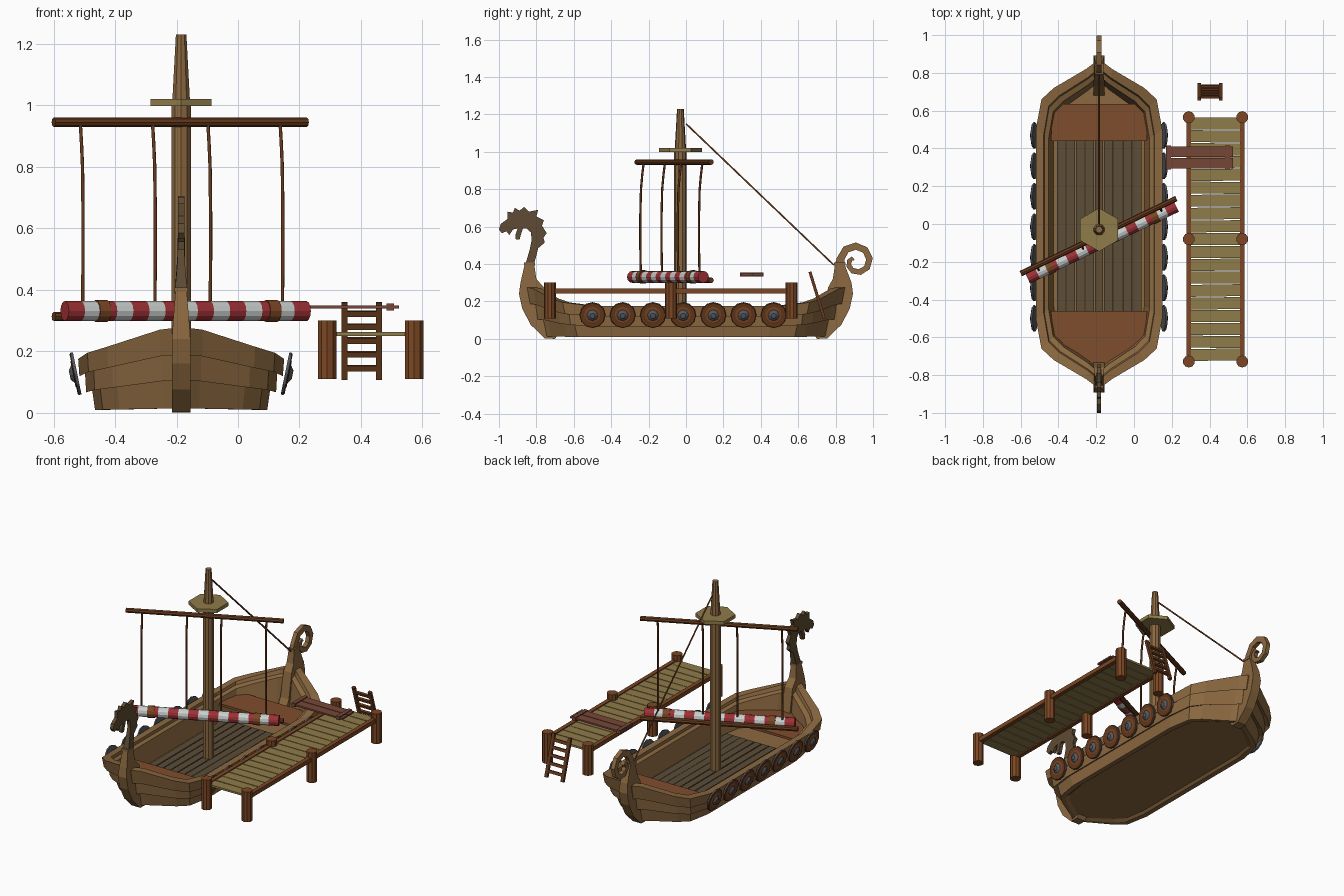
import bpy, bmesh, math, random
from mathutils import Vector, Matrix

if "Cube" in bpy.data.objects:
    bpy.data.objects.remove(bpy.data.objects["Cube"])

random.seed(4)
C = -0.185  # ship centre line


def mat(name, hexcol):
    m = bpy.data.materials.new(name)
    lin = [(int(hexcol[i:i + 2], 16) / 255) ** 2.2 for i in (0, 2, 4)]
    m.diffuse_color = (*lin, 1)
    m.use_nodes = True
    m.node_tree.nodes["Principled BSDF"].inputs["Base Color"].default_value = m.diffuse_color
    return m


HULL, HEAD = mat("hull_wood", "8A6842"), mat("head_wood", "5E4C36")
DECK, PLAT = mat("deck_wood", "5C4E3B"), mat("platform_wood", "7E4E30")
POST, DARK = mat("post_wood", "7A4828"), mat("dark_wood", "663C22")
TAN, GANG = mat("plank_wood", "8E7B4C"), mat("gangplank_wood", "75483A")
RED, WHITE, IRON = mat("red_cloth", "9C3438"), mat("white_cloth", "C8CECB"), mat("iron", "565A60")


def finish(name, bm, *mats):
    bmesh.ops.recalc_face_normals(bm, faces=bm.faces[:])
    me = bpy.data.meshes.new(name)
    bm.to_mesh(me)
    bm.free()
    for m in mats:
        me.materials.append(m)
    ob = bpy.data.objects.new(name, me)
    bpy.context.collection.objects.link(ob)
    return ob


def cyl(name, p0, p1, r0, m, r1=None, n=10, spin=0):
    p0, p1 = Vector(p0), Vector(p1)
    bm = bmesh.new()
    bmesh.ops.create_cone(bm, cap_ends=True, segments=n, radius1=r0, radius2=r0 if r1 is None else r1,
                          depth=(p1 - p0).length)
    rot = (p1 - p0).to_track_quat('Z', 'Y').to_matrix().to_4x4()
    bm.transform(Matrix.Translation((p0 + p1) / 2) @ rot @ Matrix.Rotation(spin, 4, 'Z'))
    return finish(name, bm, m)


def box(name, c, size, m, rot=None):
    bm = bmesh.new()
    bmesh.ops.create_cube(bm, size=1)
    bm.transform(Matrix.Translation(c) @ (rot or Matrix()) @ Matrix.Diagonal((*size, 1)))
    return finish(name, bm, m)


def slab(name, pts, half, m):
    """Side profile (y, z) made thick in x; half(z) is the half thickness."""
    bm = bmesh.new()
    a, b = [[bm.verts.new((C + s * half(z), y, z)) for y, z in pts] for s in (-1, 1)]
    bm.faces.new(a)
    bm.faces.new(b[::-1])
    for i in range(len(pts)):
        j = (i + 1) % len(pts)
        bm.faces.new((a[i], a[j], b[j], b[i]))
    return finish(name, bm, m)


def rope(name, pts, r, m):
    cu = bpy.data.curves.new(name, 'CURVE')
    cu.dimensions = '3D'
    cu.bevel_depth, cu.bevel_resolution, cu.use_fill_caps = r, 1, True
    sp = cu.splines.new('POLY')
    sp.points.add(len(pts) - 1)
    for p, q in zip(sp.points, pts):
        p.co = (*q, 1)
    cu.materials.append(m)
    ob = bpy.data.objects.new(name, cu)
    bpy.context.collection.objects.link(ob)


# Hull: overlapping strakes, gunwale and inner wall lofted through rings
stations = [(.85, .03, .275), (.82, .07, .27), (.72, .24, .215), (.66, .305, .195), (.5, .335, .175)]
half = stations + [(-y, w, z) for y, w, z in stations[::-1]]
outline = half + [(y, -w, z) for y, w, z in half[::-1]]
# inset, length scale, share of rim height, fixed height
rings = [(.10, .83, 0, .022), (.085, .86, .05, 0), (.055, .88, .05, 0), (.045, .905, .44, 0),
         (.026, .935, .38, 0), (.022, .95, .76, 0), (.004, .98, .68, 0), (0, 1, 1, 0),
         (.042, .945, 1, 0), (.045, .935, .9, 0), (.068, .90, .86, 0), (.095, .87, 0, .03)]
bm = bmesh.new()
loops = [[bm.verts.new((C + w * (1 - d / .335), y * s, f * z + c)) for y, w, z in outline]
         for d, s, f, c in rings]
for a, b in zip(loops, loops[1:]):
    for i in range(len(a)):
        j = (i + 1) % len(a)
        bm.faces.new((a[i], a[j], b[j], b[i]))
bm.faces.new(loops[0])
bm.faces.new(loops[-1])
finish("hull", bm, HULL)

# Deck planks and raised end platforms
for i in range(9):
    box(f"deck_plank_{i}", (C - .2 + i * .05, -.01, .034), (.046 + random.uniform(-.003, .003), .9, .012), DECK)


def platform(name, pts):
    bm = bmesh.new()
    f = bm.faces.new([bm.verts.new((C + x, y, .13)) for x, y in pts])
    ext = bmesh.ops.extrude_face_region(bm, geom=[f])
    bmesh.ops.translate(bm, vec=(0, 0, -.015), verts=[v for v in ext["geom"] if isinstance(v, bmesh.types.BMVert)])
    finish(name, bm, PLAT)


platform("stern_platform", [(-.255, .44), (.255, .44), (.245, .635), (-.245, .635)])
platform("bow_platform", [(-.255, -.46), (.255, -.46), (.235, -.65), (.05, -.765), (-.05, -.765), (-.235, -.65)])

# Stem and stern posts
post = [(.70, 0), (.755, .002), (.83, .075), (.875, .16), (.893, .24), (.885, .30), (.862, .40),
        (.812, .40), (.80, .32), (.76, .275), (.73, .12), (.68, .03)]
taper = lambda z: .03 if z < .25 else .03 - (z - .25) * .08
slab("bow_post", [(-y, z) for y, z in post], taper, HULL)
slab("stern_post", [(y - .015 if z > .3 else y, z) for y, z in post], taper, HULL)
for nm, y in (("bow_collar", -.837), ("stern_collar", .822)):
    box(nm, (C, y, .40), (.045, .06, .016), HULL)

# Carved beast head and neck
head = [(-.858, .40), (-.835, .48), (-.825, .53), (-.83, .57), (-.852, .59), (-.872, .59), (-.882, .56),
        (-.89, .53), (-.91, .53), (-.912, .555), (-.9, .59), (-.925, .585), (-.945, .555), (-.96, .575),
        (-.985, .565), (-1, .585), (-.99, .615), (-.955, .64), (-.955, .68), (-.925, .675), (-.915, .70),
        (-.89, .685), (-.865, .705), (-.84, .68), (-.79, .69), (-.80, .655), (-.76, .635), (-.77, .605),
        (-.745, .565), (-.762, .54), (-.755, .515), (-.79, .485), (-.812, .40)]
slab("bow_head", head, lambda z: max(.011, .02 - (z - .4) * .09), HEAD)

# Spiral on the stern post
outer, inner = [(.795, .395)], [(.845, .39)]
for i in range(11):
    a = math.radians(170 - i * 40)
    r, w = .103 - i * i * .0007, .042 - i * .0017
    outer.append((.908 + r * math.cos(a), .415 + r * math.sin(a)))
    inner.append((.908 + (r - w) * math.cos(a), .415 + (r - w) * math.sin(a)))
slab("stern_spiral", outer + inner[::-1], lambda z: .013, HULL)

# Mast, lookout and stay
MY = -.03
cyl("mast", (C, MY, .03), (C, MY, 1.0), .033, HULL)
cyl("mast_top", (C, MY, 1.0), (C, MY, 1.23), .031, HULL, .018)
cyl("lookout", (C, MY, .998), (C, MY, 1.02), .115, TAN, n=6)
rope("stay", [(C, 0, 1.15), (C, .79, .395)], .005, DARK)

# Yards and furled striped sail, swung at an angle
D = Vector((.9005, .4348, 0))
P = Vector((.4348, -.9005, 0))
mid = Vector((-.19, -.065, 0))
up = Vector((0, 0, 1))
for nm, z in (("upper_yard", .945), ("lower_yard", .313)):
    cyl(nm, mid - D * .455 + up * z, mid + D * .46 + up * z, .015, DARK, n=8)
rmid = mid + P * .037 + D * .004 + up * .331
L = .437
for i in range(15):
    a, b = [rmid + D * (-L + 2 * L * k / 15) for k in (i, i + 1)]
    cyl(f"sail_stripe_{i}", a, b, .032, WHITE if i % 2 else RED, n=12)
for t in (-.305, .31):
    cyl("sail_strap", rmid + D * (t - .02), rmid + D * (t + .02), .036, POST, n=12)
for i, x in enumerate((-.515, -.28, -.10, .135)):
    top = mid + D * ((x - mid.x) / D.x)
    rope(f"sail_rope_{i}", [top + P * o + up * z for o, z in
                            ((.004, .945), (.013, .88), (.021, .80), (.025, .65), (.025, .5), (.022, .35))],
         .006, DARK)

# Shields along both sides
for s in (-1, 1):
    n = Vector((s * .98, 0, -.2)).normalized()
    for i in range(7):
        c = Vector((C + s * .343, -.5 + i * .1615, .127))
        cyl("shield_back", c - n * .005, c + n * .004, .07, IRON, n=12)
        cyl("shield_face", c + n * .004, c + n * .007, .069, DARK, .066, 12)
        cyl("shield_ring", c + n * .007, c + n * .009, .045, POST, .042, 12)
        cyl("shield_boss", c + n * .009, c + n * .02, .03, IRON, .014, 8)

# Dock: posts, rails, planks
for x in (.29, .573):
    for y in (.565, -.08, -.728):
        cyl("dock_post", (x, y, .11), (x, y, .30), .032, POST)
    box("dock_rail", (x, -.08, .255), (.026, 1.29, .026), POST)
for i in range(19):
    box(f"dock_plank_{i}", (.43 + random.uniform(-.004, .004), .532 - i * .068, .256),
        (.27, .063, .012), TAN, Matrix.Rotation(random.uniform(-.02, .02), 4, 'Z'))

# Gangplank
for y in (.382, .321):
    box("gangplank_board", (.347, y, .344), (.355, .056, .01), GANG)
for x in (.185, .495):
    box("gangplank_batten", (x, .352, .344), (.024, .125, .022), GANG)

# Ladder
lo, hi = Vector((0, .74, .107)), Vector((0, .662, .36))
tilt = Matrix.Rotation(math.atan2(.078, .253), 4, 'X')
for x in (.346, .459):
    box("ladder_rail", (lo + hi) / 2 + Vector((x, 0, 0)), (.02, .016, .262), DARK, tilt)
for z in (.145, .19, .235, .28, .322):
    p = lo.lerp(hi, (z - .107) / .253)
    box("ladder_rung", p + Vector((.402, 0, 0)), (.125, .014, .018), DARK, tilt)
